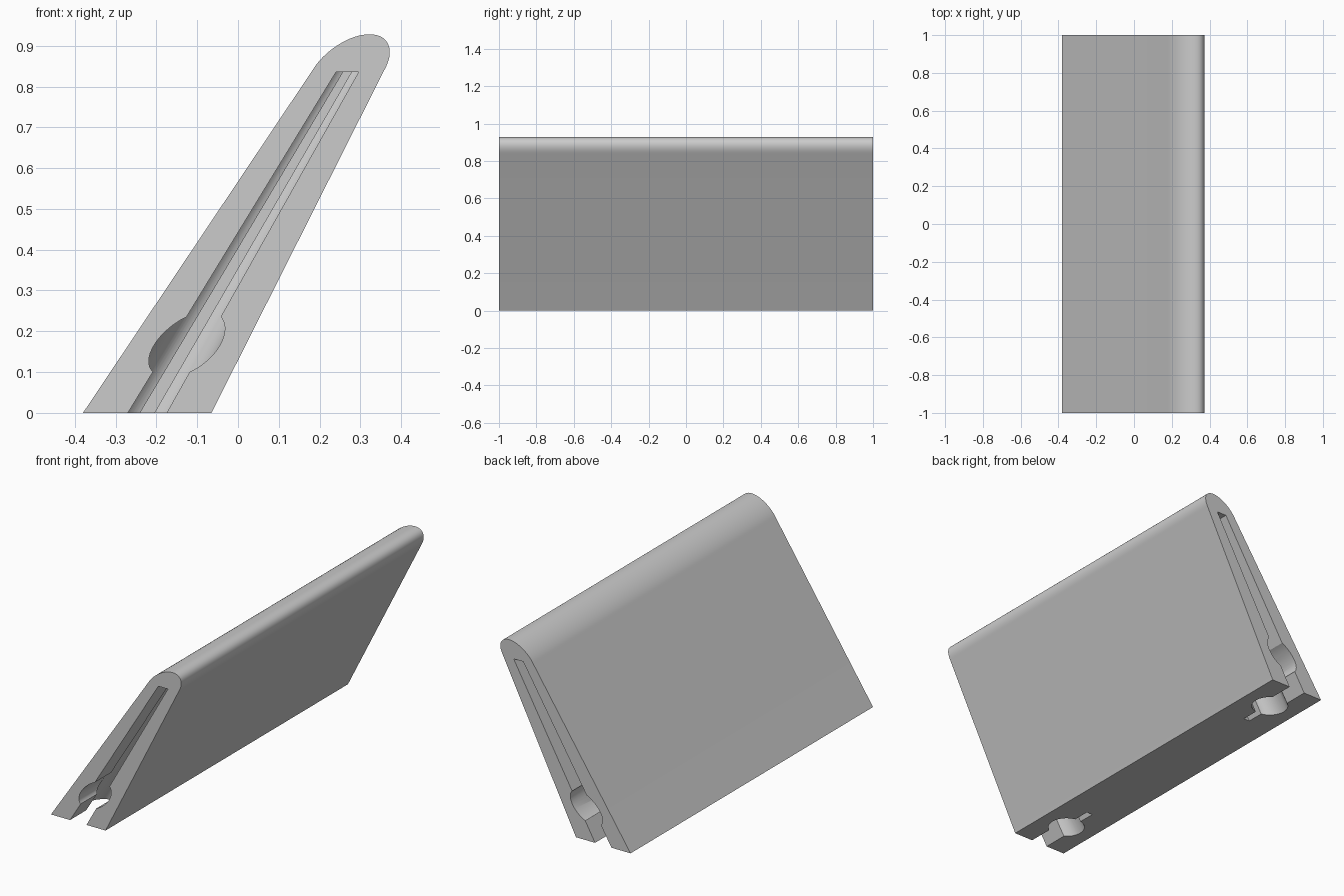
import bpy
import bmesh
from math import sin, cos, pi, asin, radians

cube = bpy.data.objects.get("Cube")
if cube:
    bpy.data.objects.remove(cube)

grey = bpy.data.materials.new("plain grey")
grey.use_nodes = True
colour = (0.6, 0.6, 0.6, 1)
grey.diffuse_color = colour
grey.node_tree.nodes["Principled BSDF"].inputs["Base Color"].default_value = colour


def lean(x, z):
    """Sideways position on the leaning, narrowing centre line."""
    return -0.2225 + 0.587 * z + x * (1 - 0.5 * z)


def loft(name, bottom, top):
    """Closed solid between two matching outlines."""
    bm = bmesh.new()
    a = [bm.verts.new(p) for p in bottom]
    b = [bm.verts.new(p) for p in top]
    bm.faces.new(a)
    bm.faces.new(b)
    n = len(a)
    for i in range(n):
        j = (i + 1) % n
        bm.faces.new((a[i], a[j], b[j], b[i]))
    bmesh.ops.recalc_face_normals(bm, faces=bm.faces)
    mesh = bpy.data.meshes.new(name)
    bm.to_mesh(mesh)
    bm.free()
    mesh.materials.append(grey)
    obj = bpy.data.objects.new(name, mesh)
    bpy.context.collection.objects.link(obj)
    return obj


# Leaning wedge with a rounded ridge
profile = [(-0.38, 0), (-0.065, 0)]
for i in range(33):
    t = pi * i / 32
    z = 0.838 + 0.09 * sin(t)
    profile.append((-0.2225 + 0.587 * z + 0.088 * cos(t), z))
body = loft("wedge_body", [(x, -1, z) for x, z in profile],
            [(x, 1, z) for x, z in profile])

# Keyhole outline: open slot, round bore, narrow notch
R, SLOT, NOTCH, CENTRE = 0.09, 0.0475, 0.0175, 0.79
start, end = asin(SLOT / R), pi - asin(NOTCH / R)
side = [(SLOT, 1.05)]
for i in range(25):
    t = start + (end - start) * i / 24
    side.append((R * sin(t), CENTRE + R * cos(t)))
side.append((NOTCH, 0.61))
keyhole = side + [(-x, y) for x, y in reversed(side)]

# Cut a keyhole channel and a round cross bore into each end
cutters = []
for s, word in ((-1, "front"), (1, "back")):
    channel = [[(lean(x, z), s * y, z) for x, y in keyhole] for z in (-0.05, 0.835)]
    cutters.append(loft(word + "_channel_cutter", *channel))
    ring = []
    for i in range(48):
        t = 2 * pi * i / 48
        z = 0.168 + 0.08 * sin(t)
        ring.append((lean(0.088 * cos(t), z), z))
    cutters.append(loft(word + "_bore_cutter", [(x, s * 1.05, z) for x, z in ring],
                        [(x, s * CENTRE, z) for x, z in ring]))

bpy.ops.object.select_all(action='DESELECT')
body.select_set(True)
bpy.context.view_layer.objects.active = body
for cutter in cutters:
    cutter.hide_render = True
    mod = body.modifiers.new("cut", 'BOOLEAN')
    mod.operation = 'DIFFERENCE'
    mod.solver = 'EXACT'
    mod.object = cutter
    bpy.ops.object.modifier_apply(modifier=mod.name)
for cutter in cutters:
    bpy.data.objects.remove(cutter)

bpy.ops.object.shade_smooth_by_angle(angle=radians(25))
